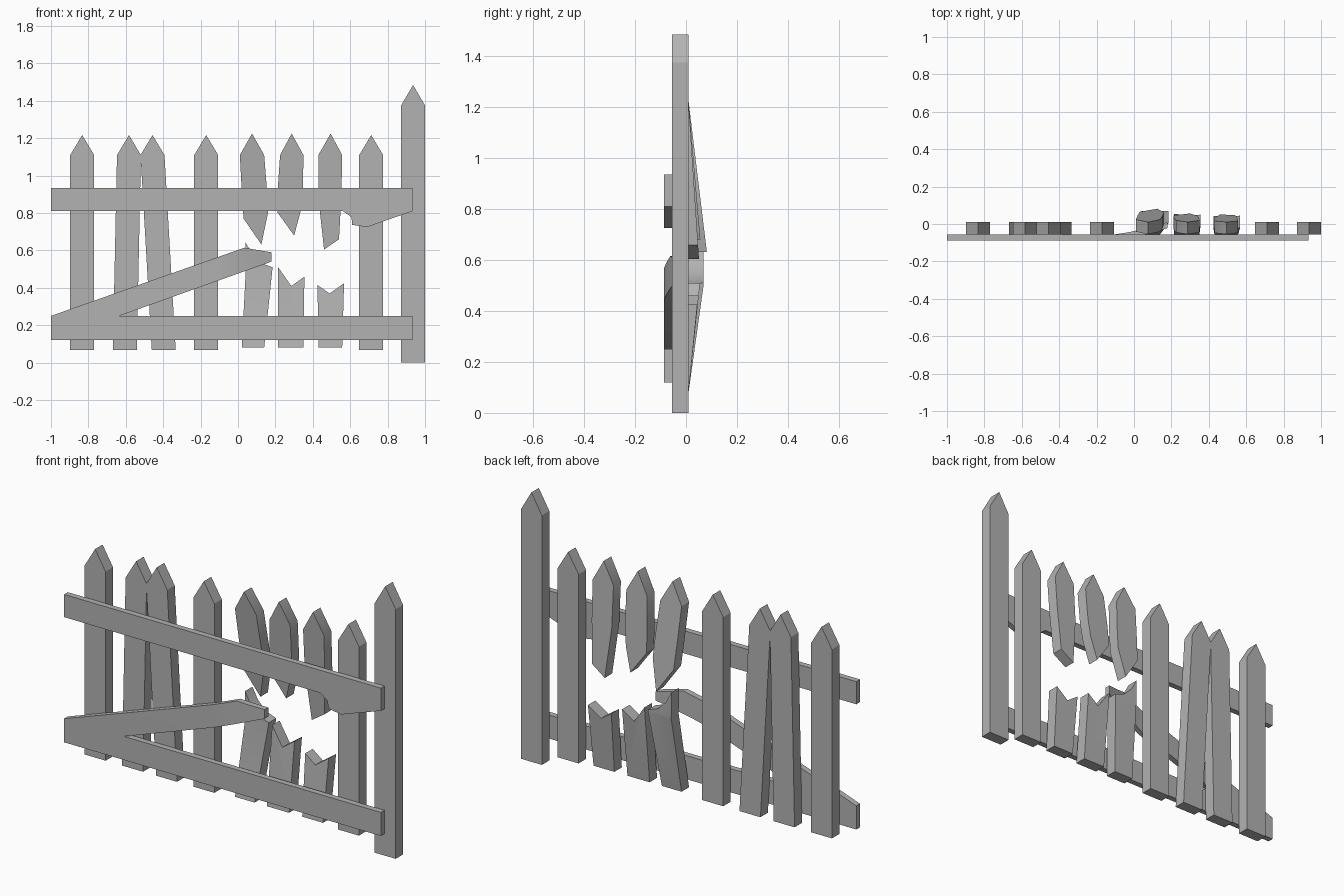
import bpy, bmesh
from mathutils import Vector

if "Cube" in bpy.data.objects:
    bpy.data.objects.remove(bpy.data.objects["Cube"])

PICKET = (-0.055, 0.01)   # y range of pickets and post
RAIL = (-0.087, -0.055)   # y range of rails and brace

wood = bpy.data.materials.new("dark_grey_wood")
wood.diffuse_color = (0.45, 0.45, 0.45, 1)
wood.use_nodes = True
wood.node_tree.nodes["Principled BSDF"].inputs["Base Color"].default_value = wood.diffuse_color


def board(name, outline, depth, cuts=(), axis=0, bend=None):
    """Extrude an (x, z) outline in y, slice it, and push it back by bend(co)."""
    bm = bmesh.new()
    face = bm.faces.new([bm.verts.new((x, depth[0], z)) for x, z in outline])
    ext = bmesh.ops.extrude_face_region(bm, geom=[face], use_keep_orig=True)
    for v in ext["geom"]:
        if isinstance(v, bmesh.types.BMVert):
            v.co.y = depth[1]
    bmesh.ops.recalc_face_normals(bm, faces=bm.faces)
    normal = Vector((1, 0, 0)) if axis == 0 else Vector((0, 0, 1))
    for c in cuts:
        bmesh.ops.bisect_plane(bm, geom=bm.verts[:] + bm.edges[:] + bm.faces[:],
                               plane_co=normal * c, plane_no=normal)
    if bend:
        for v in bm.verts:
            v.co.y += bend(v.co)
    bmesh.ops.recalc_face_normals(bm, faces=bm.faces)
    mesh = bpy.data.meshes.new(name)
    bm.to_mesh(mesh)
    bm.free()
    mesh.materials.append(wood)
    ob = bpy.data.objects.new(name, mesh)
    bpy.context.collection.objects.link(ob)
    if bend:  # bent boards are softly shaded, with their corners kept sharp
        bpy.ops.object.select_all(action='DESELECT')
        ob.select_set(True)
        bpy.context.view_layer.objects.active = ob
        bpy.ops.object.shade_smooth_by_angle()
    return ob


def picket(name, x, bottom, shoulder, tip, shift=0.0, half=0.064):
    """Whole pointed board; shift moves its foot sideways."""
    board(name, [(x + shift - half, bottom), (x + shift + half, bottom),
                 (x + half, shoulder), (x, tip), (x - half, shoulder)], PICKET)


# Whole pickets and the tall end post
for i, (x, shift) in enumerate([(-0.833, 0), (-0.583, -0.022), (-0.457, 0.06),
                                (-0.17, 0), (0.712, 0)]):
    picket(f"picket_{i + 1}", x, 0.068, 1.11, 1.217, shift)
picket("end_post", 0.936, 0.0, 1.375, 1.485, half=0.064)

# Broken picket tops, leaning back toward their splintered lower ends
uppers = [
    ([(0.01, 1.11), (0.02, 0.92), (0.03, 0.77), (0.125, 0.632),
      (0.16, 0.80), (0.155, 0.92), (0.14, 1.11), (0.075, 1.225)], 0.121),
    ([(0.225, 1.11), (0.212, 0.92), (0.21, 0.805), (0.30, 0.68),
      (0.335, 0.81), (0.347, 0.92), (0.35, 1.11), (0.287, 1.225)], 0.085),
    ([(0.43, 1.11), (0.43, 0.88), (0.46, 0.605), (0.54, 0.66),
      (0.553, 0.90), (0.557, 1.11), (0.495, 1.225)], 0.066),
]
for i, (pts, k) in enumerate(uppers):
    board(f"broken_picket_top_{i + 1}", pts, PICKET,
          bend=lambda co, k=k: k * (1.225 - co.z))

# Broken picket stumps, leaning back toward their splintered upper ends
lowers = [
    ([(0.02, 0.08), (0.14, 0.08), (0.185, 0.51), (0.125, 0.532),
      (0.075, 0.58), (0.04, 0.645), (0.042, 0.50)], 0.14),
    ([(0.215, 0.08), (0.35, 0.08), (0.355, 0.46), (0.285, 0.41),
      (0.215, 0.51)], 0.105),
    ([(0.43, 0.08), (0.557, 0.08), (0.567, 0.425), (0.49, 0.37),
      (0.425, 0.415)], 0.10),
]
for i, (pts, k) in enumerate(lowers):
    board(f"broken_picket_stump_{i + 1}", pts, PICKET, cuts=(0.5,), axis=2,
          bend=lambda co, k=k: k * (min(co.z, 0.5) - 0.08))

# Rails; the top one has a torn splinter left from the brace
board("top_rail", [(-1, 0.81), (0.562, 0.81), (0.607, 0.778), (0.61, 0.737),
                   (0.69, 0.725), (0.932, 0.81), (0.932, 0.935), (-1, 0.935)], RAIL)
board("bottom_rail", [(-1, 0.12), (0.932, 0.12), (0.932, 0.25), (-1, 0.25)], RAIL)

# Snapped diagonal brace, bent back through the gap
board("broken_brace", [(-1, 0.25), (-0.635, 0.25), (0.178, 0.54), (0.178, 0.59),
                       (0.10, 0.603), (0.035, 0.615)],
      RAIL, cuts=(-0.1, -0.03, 0.03, 0.1),
      bend=lambda co: 0.065 * (max(0.0, co.x + 0.1) / 0.28) ** 1.3)
